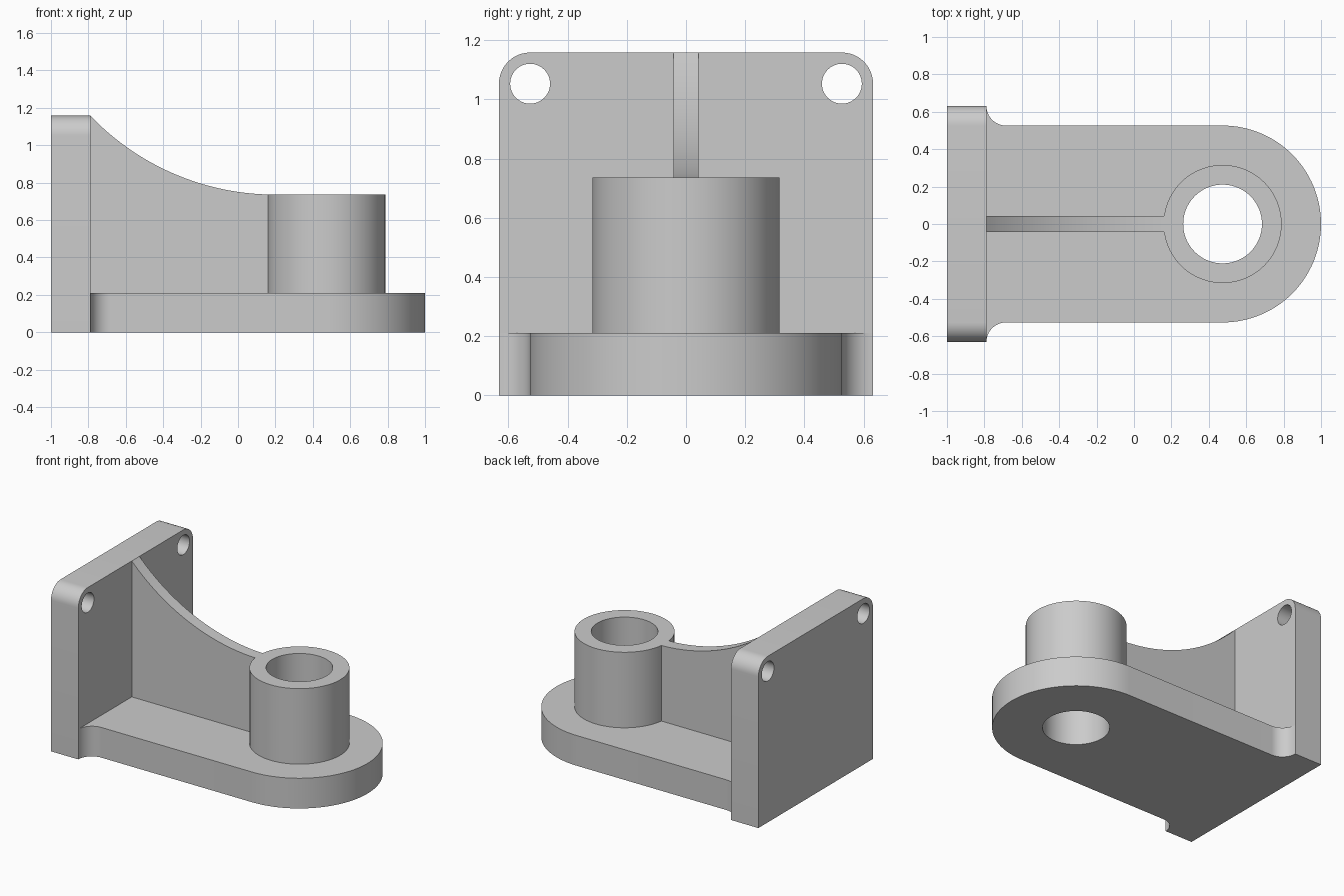
import bpy, bmesh
from math import sin, cos, radians, asin, degrees, sqrt
from mathutils import Vector, Matrix

if "Cube" in bpy.data.objects:
    bpy.data.objects.remove(bpy.data.objects["Cube"])

S = 2 / 95          # drawing unit: the bracket is 95 long, 60 wide, 55 high
grey = bpy.data.materials.new("plain grey")
grey.use_nodes = True
colour = (0.6, 0.6, 0.6, 1)
grey.diffuse_color = colour
grey.node_tree.nodes["Principled BSDF"].inputs["Base Color"].default_value = colour


def arc(cx, cy, r, start, end, steps):
    """Points along an arc, angles in degrees."""
    angles = [radians(start + (end - start) * i / steps) for i in range(steps + 1)]
    return [(cx + r * cos(a), cy + r * sin(a)) for a in angles]


def circle(cx, cy, r, steps=72):
    return arc(cx, cy, r, 0, 360, steps)[:-1]


# Maps from (profile u, profile v, depth) to model x, y, z
def flat(u, v, d): return (u, v, d)
def facing_x(u, v, d): return (d, u, v)
def facing_y(u, v, d): return (u, d, v)


def prism(name, outline, low, high, plane):
    """Extrude a closed profile between two depths."""
    bm = bmesh.new()
    place = lambda u, v, d: (Vector(plane(u, v, d)) - Vector((47.5, 0, 0))) * S
    face = bm.faces.new([bm.verts.new(place(u, v, low)) for u, v in outline])
    result = bmesh.ops.extrude_face_region(bm, geom=[face])
    verts = [g for g in result["geom"] if isinstance(g, bmesh.types.BMVert)]
    step = Vector(plane(0, 0, high)) - Vector(plane(0, 0, low))
    bmesh.ops.translate(bm, verts=verts, vec=step * S)
    bmesh.ops.recalc_face_normals(bm, faces=bm.faces)
    mesh = bpy.data.meshes.new(name)
    bm.to_mesh(mesh)
    bm.free()
    mesh.materials.append(grey)
    obj = bpy.data.objects.new(name, mesh)
    bpy.context.collection.objects.link(obj)
    return obj


def finish(obj, *cutters):
    """Cut the holes, then smooth the curved faces."""
    bpy.ops.object.select_all(action="DESELECT")
    obj.select_set(True)
    bpy.context.view_layer.objects.active = obj
    for cutter in cutters:
        mod = obj.modifiers.new("hole", "BOOLEAN")
        mod.operation, mod.solver, mod.object = "DIFFERENCE", "EXACT", cutter
        bpy.ops.object.modifier_apply(modifier=mod.name)
    bpy.ops.object.shade_smooth_by_angle(angle=radians(30))


# Upright mounting plate with rounded top corners and two bolt holes
outline = [(-30, 0), (30, 0)] + arc(25, 50, 5, 0, 90, 12) + arc(-25, 50, 5, 90, 180, 12)
plate = prism("mounting_plate", outline, 0, 10, facing_x)
bolts = [prism("bolt_hole_cutter", circle(y, 50, 3.2, 48), -1, 11, facing_x)
         for y in (-25, 25)]
finish(plate, *bolts)

# Base slab with a round end and fillets against the plate
outline = (arc(15, -30, 5, 180, 90, 12) + arc(70, 0, 25, -90, 90, 64)
           + arc(15, 30, 5, 270, 180, 12))
base = prism("base_slab", outline, 0, 10, flat)

# Bearing boss, bored through together with the base
boss = prism("bearing_boss", circle(70, 0, 15), 10, 35, flat)
bore = prism("bore_cutter", circle(70, 0, 10), -1, 36, flat)
finish(base, bore)
finish(boss, bore)

# Thin rib with a concave upper edge, from the plate top to the boss top
start, end, radius = Vector((10, 55)), Vector((55, 35)), 65
chord = end - start
normal = Vector((-chord.y, chord.x)).normalized()
centre = (start + end) / 2 + normal * sqrt(radius ** 2 - (chord.length / 2) ** 2)
a, b = [degrees(Vector((1, 0)).angle(p - centre)) for p in (start, end)]
outline = ([(10, 10), (57, 10), (57, 35)]
           + arc(centre.x, centre.y, radius, -b, -a, 40))
rib = prism("stiffening_rib", outline, -2, 2, facing_y)
finish(rib)

for cutter in bolts + [bore]:
    bpy.data.objects.remove(cutter)
